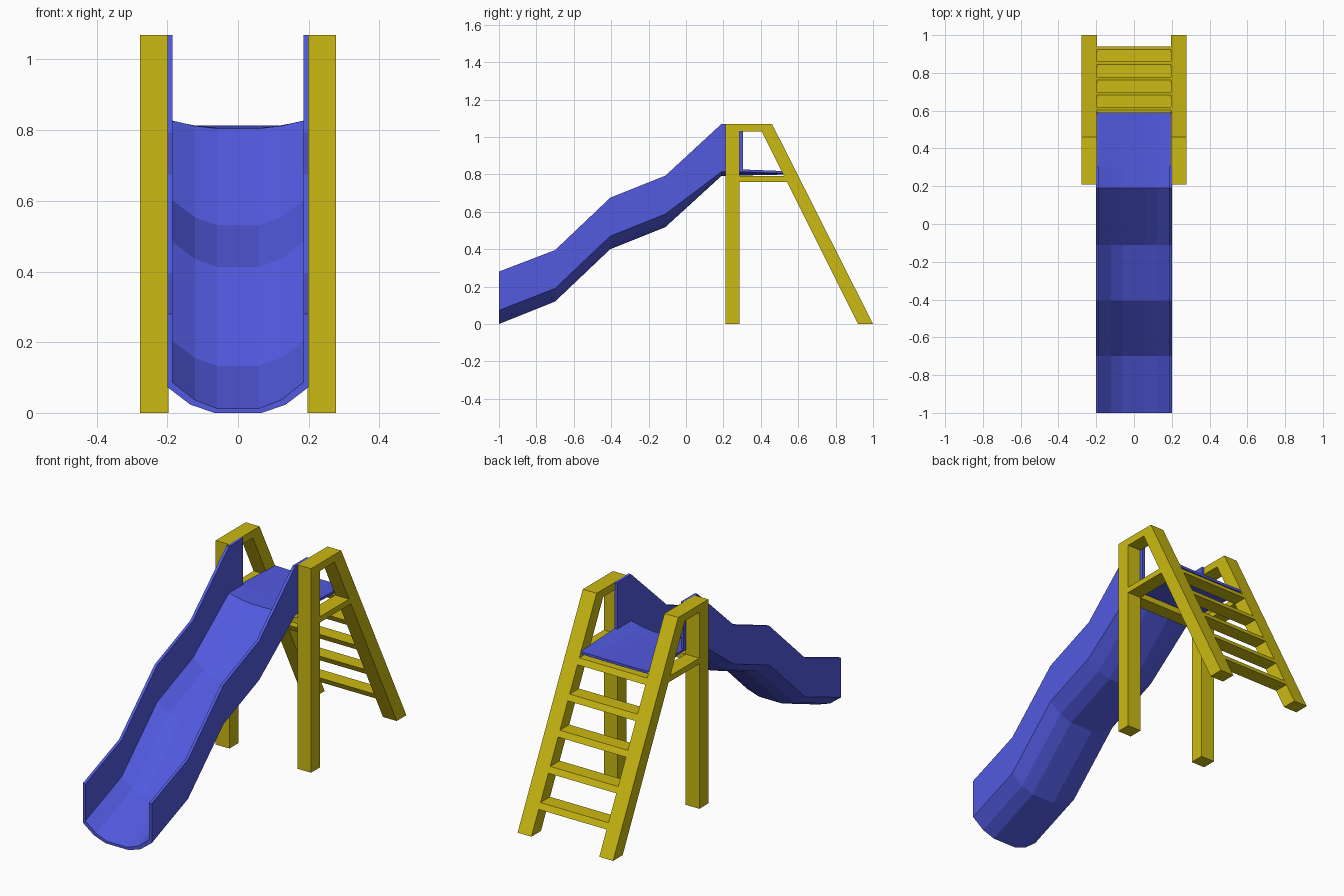
import bpy, bmesh

if "Cube" in bpy.data.objects:
    bpy.data.objects.remove(bpy.data.objects["Cube"])


def material(name, color):
    m = bpy.data.materials.new(name)
    m.diffuse_color = (*color, 1)
    m.use_nodes = True
    m.node_tree.nodes["Principled BSDF"].inputs["Base Color"].default_value = m.diffuse_color
    return m


YELLOW = material("yellow", (0.60, 0.49, 0.006))
BLUE = material("blue", (0.084, 0.102, 0.74))


def loft(name, rings, mat):
    """Join equal closed rings of points and cap both ends."""
    bm = bmesh.new()
    vs = [[bm.verts.new(p) for p in ring] for ring in rings]
    n = len(rings[0])
    for a, b in zip(vs, vs[1:]):
        for i in range(n):
            j = (i + 1) % n
            bm.faces.new((a[i], a[j], b[j], b[i]))
    bm.faces.new(vs[0])
    bm.faces.new(vs[-1])
    bmesh.ops.recalc_face_normals(bm, faces=bm.faces)
    me = bpy.data.meshes.new(name)
    bm.to_mesh(me)
    bm.free()
    me.materials.append(mat)
    ob = bpy.data.objects.new(name, me)
    bpy.context.collection.objects.link(ob)
    return ob


def extrude_x(name, profile, x0, x1, mat=YELLOW):
    """Extrude a (y, z) profile between two x positions."""
    return loft(name, [[(x, y, z) for y, z in profile] for x in (x0, x1)], mat)


def trough(y, base, depth, top=None, t=0.013):
    """Curved channel section; side walls are added when top is given."""
    outer = [(0.2, base + depth), (0.135, base + 0.32 * depth), (0.067, base)]
    inner = [(0.185, base + depth + t), (0.122, base + 0.32 * depth + t), (0.06, base + t)]
    if top is None:
        outer.insert(0, (0.2, base + depth + t))
    else:
        outer.insert(0, (0.2, top))
        inner.insert(0, (0.185, top))
    ring = [(-x, z) for x, z in outer] + outer[::-1] + inner + [(-x, z) for x, z in inner[::-1]]
    return [(x, y, z) for x, z in ring]


# Wavy slide with side walls
loft("slide", [trough(*s) for s in (
    (-1.0, 0.0, 0.073, 0.28), (-0.7, 0.12, 0.07, 0.395), (-0.405, 0.40, 0.07, 0.675),
    (-0.11, 0.518, 0.07, 0.793), (0.19, 0.792, 0.022, 1.07), (0.305, 0.794, 0.019, 1.07))], BLUE)

# Platform at the top, flattening towards the ladder
loft("platform", [trough(0.305, 0.794, 0.019), trough(0.59, 0.8, 0.002)], BLUE)


def rear_y(z):
    """Back edge of the leaning ladder legs at height z."""
    return 1.0 - 0.505 * z


def front_y(z):
    """Front edge of the leaning ladder legs at height z."""
    return 0.92 - 0.5 * z


# Side frames: upright, leaning leg, top bar and platform bar
for side, s in (("left", -1), ("right", 1)):
    x0, x1 = s * 0.197, s * 0.277
    extrude_x(side + "_front_leg", [(0.21, 0), (0.285, 0), (0.285, 1.07), (0.21, 1.07)], x0, x1)
    extrude_x(side + "_ladder_leg", [(0.92, 0), (1.0, 0), (rear_y(1.07), 1.07),
                                     (front_y(1.07), 1.07)], x0, x1)
    extrude_x(side + "_top_bar", [(0.285, 1.03), (front_y(1.03), 1.03),
                                  (front_y(1.07), 1.07), (0.285, 1.07)], x0, x1)
    extrude_x(side + "_platform_bar", [(0.285, 0.76), (front_y(0.76), 0.76),
                                       (front_y(0.79), 0.79), (0.285, 0.79)], x0, x1)

# Cross bar under the slide, between the uprights
extrude_x("front_cross_bar", [(0.21, 0.76), (0.285, 0.76), (0.285, 0.79), (0.21, 0.79)], -0.197, 0.197)

# Ladder rungs following the lean of the legs
for i in range(5):
    hi = 0.15 + 0.159 * i
    lo = hi - 0.03
    extrude_x(f"rung_{i + 1}", [(front_y(lo), lo), (rear_y(lo), lo), (rear_y(hi), hi),
                                (front_y(hi), hi)], -0.197, 0.197)
